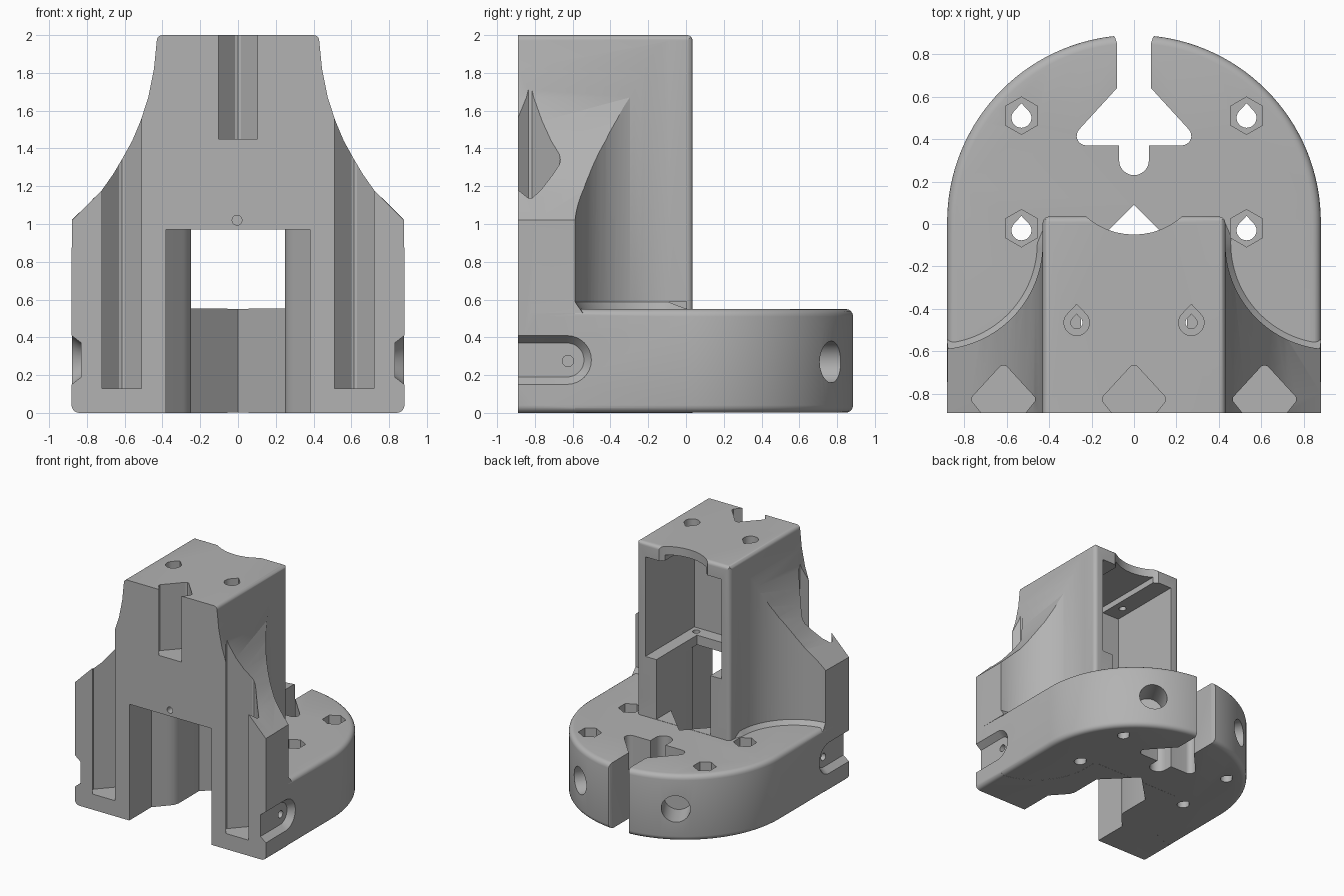
import bpy, bmesh
from math import sin, cos, pi, radians
from mathutils import Vector

cube = bpy.data.objects.get("Cube")
if cube:
    bpy.data.objects.remove(cube, do_unlink=True)

grey = bpy.data.materials.new("grey_plastic")
grey.use_nodes = True
grey.diffuse_color = (0.45, 0.45, 0.45, 1)
grey.node_tree.nodes["Principled BSDF"].inputs["Base Color"].default_value = grey.diffuse_color


def arc(cx, cy, r, a0, a1, n=16):
    angles = [radians(a0 + (a1 - a0) * i / n) for i in range(n + 1)]
    return [(cx + r * cos(a), cy + r * sin(a)) for a in angles]


def mirrored(half):
    """Close a right-hand outline with its reflection."""
    return half + [(-x, y) for x, y in reversed(half) if x > 1e-4]


def prism(name, pts, lo, hi, axis="z", top=None):
    """Loft an outline along an axis, optionally to a second outline."""
    place = {"z": lambda a, b, h: (a, b, h),
             "y": lambda a, b, h: (a, h, b),
             "x": lambda a, b, h: (h, a, b)}[axis]
    bm = bmesh.new()
    v0 = [bm.verts.new(place(a, b, lo)) for a, b in pts]
    v1 = [bm.verts.new(place(a, b, hi)) for a, b in (top or pts)]
    bm.faces.new(v0)
    bm.faces.new(v1)
    n = len(pts)
    for i in range(n):
        j = (i + 1) % n
        bm.faces.new((v0[i], v0[j], v1[j], v1[i]))
    bmesh.ops.recalc_face_normals(bm, faces=bm.faces)
    me = bpy.data.meshes.new(name)
    bm.to_mesh(me)
    bm.free()
    me.materials.append(grey)
    ob = bpy.data.objects.new(name, me)
    bpy.context.collection.objects.link(ob)
    return ob


def combine(target, other, op="DIFFERENCE"):
    mod = target.modifiers.new(other.name, "BOOLEAN")
    mod.operation, mod.solver, mod.object = op, "EXACT", other
    bpy.context.view_layer.objects.active = target
    bpy.ops.object.modifier_apply(modifier=mod.name)
    bpy.data.objects.remove(other, do_unlink=True)


def box(x, y0, y1):
    return [(-x, y0), (x, y0), (x, y1), (-x, y1)]


def teardrop(cx, cy, r):
    return [(cx + a, cy + b) for a, b in arc(0, 0, r, 135, 405) + [(0, r * 1.45)]]


# Round-backed base with softened top and bottom rims
base = prism("base", mirrored([(0.88, -0.888)] + arc(0, 0.01, 0.88, 0, 90, 32)), 0.001, 0.55)
bm = bmesh.new()
bm.from_mesh(base.data)
rim = [e for e in bm.edges if abs(e.verts[0].co.z - e.verts[1].co.z) < 1e-4
       and max(v.co.y for v in e.verts) > -0.8]
bmesh.ops.bevel(bm, geom=rim, offset=0.04, segments=4, profile=0.5, affect="EDGES")
bm.to_mesh(base.data)
bm.free()


# Tower with flared flanks: plan, front and side outlines intersected
def plan(r):
    return mirrored([(0.881, -0.89)] + arc(0.93, -0.09, r, 264, 180, 24)
                    + arc(0.40, 0.005, 0.03, 0, 90, 4))


flare = [(0.88, 1.02), (0.72, 1.18), (0.66, 1.265), (0.61, 1.35), (0.56, 1.44),
         (0.516, 1.545), (0.475, 1.67), (0.445, 1.82)]
front = mirrored(arc(0.841, 0.04, 0.04, 270, 360, 5) + flare + arc(0.40, 1.97, 0.03, 0, 90, 5))
side = [(-2, -1), (1, -1), (1, 0.7), (0.035, 0.7)] + arc(0.005, 1.97, 0.03, 0, 90, 5) + [(-2, 2)]
body = prism("bracket_body", plan(0.5), -0.5, 2.5)
combine(body, prism("front_outline", front, -1.5, 1.5, "y"), "INTERSECT")
combine(body, prism("side_outline", side, -1.5, 1.5, "x"), "INTERSECT")
combine(body, base, "UNION")
combine(body, prism("flank_foot", [(x * 0.999, max(y, -0.88)) for x, y in plan(0.46)], 0.53, 0.59,
                    top=[(x * 0.998, max(y, -0.88)) for x, y in plan(0.502)]), "UNION")

# Lower channel, passage over the base, upper chamber
cuts = [
    prism("lower_channel", mirrored([(0.38, -1.2), (0.38, -0.6), (0.29, -0.50), (0.265, -0.47),
                                     (0.25, -0.43), (0.25, -0.16), (0, 0.09)]), -0.2, 0.97),
    prism("passage", box(0.249, -0.5, 0.6), 0.552, 1.2),
    prism("upper_chamber", mirrored([(0.35, 1.05), (0.35, 1.88), (0.19, 1.88), (0.19, 1.93)]),
          -0.61, 0.6, "y"),
    prism("top_scoop", arc(0, 0.2925, 0.3425, 0, 352.5, 47), 1.8, 2.2),
]

# Clamp slot at the back of the base
cuts.append(prism("clamp_slot", mirrored(
    arc(0, 0.30, 0.07, 270, 360, 8) + [(0.07, 0.37)] + arc(0.225, 0.415, 0.045, 270, 405, 8)
    + [(0.08, 0.64), (0.08, 0.85), (0.09, 0.88), (0.115, 0.9), (0.115, 1.1)]), -0.2, 0.6))

# Front diamond grooves
for cx, z0 in ((0, 1.45), (-0.615, 0.13), (0.615, 0.13)):
    groove = mirrored([(0.104, -1.1), (0.104, -0.89), (0.148, -0.835), (0.148, -0.815),
                       (0.015, -0.67), (0, -0.665)])
    cuts.append(prism("front_groove", [(cx + x, y) for x, y in groove], z0, 2.4))

# Small round hole above the front opening
cuts.append(prism("front_pilot_hole", arc(-0.005, 1.02, 0.026, 0, 345, 23), -1.2, -0.7, "y"))

for s in (-1, 1):
    # Nut pockets and screw holes
    for y in (0.51, -0.02):
        cuts.append(prism("nut_pocket", arc(s * 0.53, y, 0.088, 30, 330, 5), 0.42, 0.7))
        cuts.append(prism("screw_hole", teardrop(s * 0.53, y - 0.01, 0.047), -0.2, 0.5))
    # Countersunk holes in the roof and matching shelf holes
    cuts.append(prism("roof_counterbore", teardrop(s * 0.27, -0.465, 0.06), 1.94, 2.2))
    cuts.append(prism("roof_hole", teardrop(s * 0.27, -0.465, 0.028), 1.7, 1.97))
    cuts.append(prism("shelf_hole", arc(s * 0.29, -0.55, 0.028, 0, 345, 23), 0.9, 1.2))

    # Side recesses with sloped walls and a small hole
    def stadium(r):
        return [(-1.2, 0.28 - r)] + arc(-0.63, 0.28, r, -90, 90, 16) + [(-1.2, 0.28 + r)]
    cuts.append(prism("side_recess", stadium(0.09), s * 0.83, s * 0.89, "x", stadium(0.137)))
    cuts.append(prism("side_hole", arc(-0.625, 0.275, 0.03, 0, 345, 23), s * 0.68, s * 0.86, "x"))

    # Radial holes in the rounded back
    hole = prism("back_hole", arc(0, 0, 0.11, 0, 352.5, 47), 0.66, 1.0)
    direction = Vector((s * 0.5, 0.866, 0))
    hole.data.transform(direction.to_track_quat("Z", "Y").to_matrix().to_4x4())
    for v in hole.data.vertices:
        v.co.z += 0.27
    cuts.append(hole)

for c in cuts:
    combine(body, c)

# Smooth curved faces, keep edges crisp
bpy.ops.object.select_all(action="DESELECT")
body.select_set(True)
bpy.context.view_layer.objects.active = body
bpy.ops.object.shade_smooth_by_angle(angle=radians(28))
